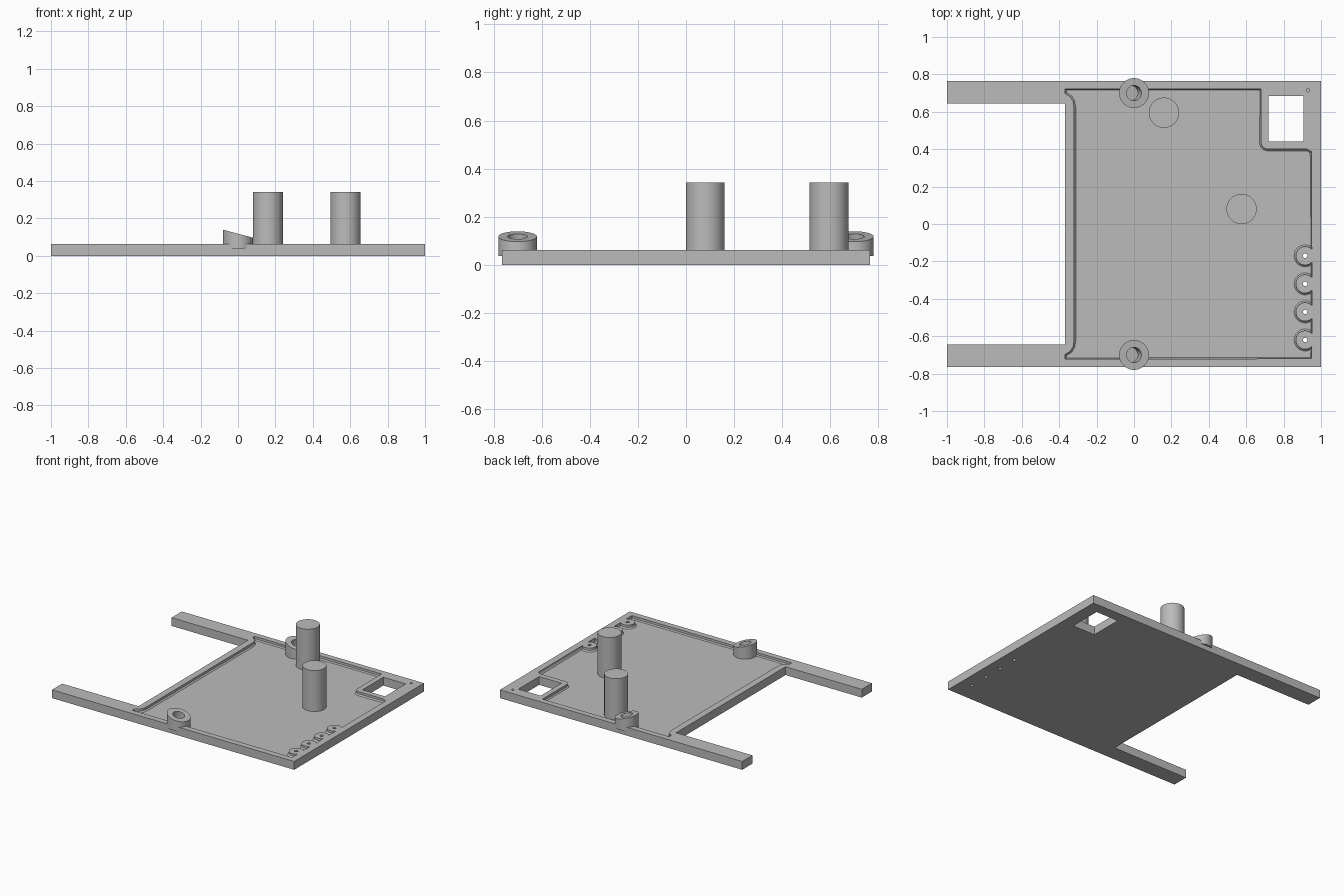
import bpy, bmesh
from math import radians, sin, cos, tan
from mathutils import Matrix, Vector

cube = bpy.data.objects.get("Cube")
if cube:
    bpy.data.objects.remove(cube)

TOP, FLOOR = 0.062, 0.036
TILT = radians(15)

grey = bpy.data.materials.new("plain grey")
grey.use_nodes = True
colour = (0.5, 0.5, 0.5, 1)
grey.diffuse_color = colour
grey.node_tree.nodes["Principled BSDF"].inputs["Base Color"].default_value = colour


def to_object(name, bm):
    bmesh.ops.recalc_face_normals(bm, faces=bm.faces)
    mesh = bpy.data.meshes.new(name)
    bm.to_mesh(mesh)
    bm.free()
    mesh.materials.append(grey)
    obj = bpy.data.objects.new(name, mesh)
    bpy.context.collection.objects.link(obj)
    return obj


def prism(name, outline, z0, z1, round_off=0):
    """Extruded outline; round_off slopes the lower edge inwards."""
    bm = bmesh.new()
    face = bm.faces.new([bm.verts.new((x, y, z1)) for x, y in outline])
    ext = bmesh.ops.extrude_face_region(bm, geom=[face])["geom"]
    low = [f for f in ext if isinstance(f, bmesh.types.BMFace)][0]
    for v in low.verts:
        v.co.z = z0 + round_off
    bmesh.ops.recalc_face_normals(bm, faces=bm.faces)
    if round_off:
        bmesh.ops.inset_region(bm, faces=[low], thickness=round_off)
        for v in low.verts:
            v.co.z = z0
    return to_object(name, bm)


def cylinder(name, x, y, r, z0, z1, sides=48, tilt=0):
    """Cylinder whose axis leans about the point halfway up."""
    bm = bmesh.new()
    place = Matrix.Translation((x, y, (z0 + z1) / 2)) @ Matrix.Rotation(tilt, 4, 'Y')
    bmesh.ops.create_cone(bm, cap_ends=True, segments=sides, radius1=r,
                          radius2=r, depth=z1 - z0, matrix=place)
    return to_object(name, bm)


def box(x0, x1, y0, y1):
    return [(x0, y0), (x1, y0), (x1, y1), (x0, y1)]


def arc(cx, cy, r, start, end, steps):
    angles = [radians(start + (end - start) * i / steps) for i in range(steps + 1)]
    return [(cx + r * cos(a), cy + r * sin(a)) for a in angles]


def cut(target, cutter, keep=False):
    mod = target.modifiers.new("cut", 'BOOLEAN')
    mod.operation = 'DIFFERENCE'
    mod.solver = 'EXACT'
    mod.object = cutter
    cutter.hide_render = True
    bpy.context.view_layer.objects.active = target
    bpy.ops.object.modifier_apply(modifier=mod.name)
    if not keep:
        bpy.data.objects.remove(cutter)


def smooth(obj):
    bpy.ops.object.select_all(action='DESELECT')
    obj.select_set(True)
    bpy.context.view_layer.objects.active = obj
    bpy.ops.object.shade_smooth_by_angle(angle=radians(30))


# Base plate with two arms
plate = prism("base_plate", [
    (-1, -0.765), (1, -0.765), (1, 0.765), (-1, 0.765),
    (-1, 0.645), (-0.37, 0.645), (-0.37, -0.645), (-1, -0.645)], 0, TOP)

# Shallow tray: flared left corners, window surround, scalloped screw pads
pad_ys = [-0.17, -0.32, -0.47, -0.62]
flare = [(-0.32, 0.62), (-0.325, 0.655), (-0.34, 0.68), (-0.368, 0.698), (-0.368, 0.722)]
tray = flare + [(0.68, 0.722)]
tray += arc(0.715, 0.435, 0.035, 180, 270, 6)
tray += [(0.925, 0.4), (0.95, 0.385)]
for y in pad_ys:
    tray += arc(0.915, y, 0.05, 45, 315, 16)
tray += [(0.95, -0.72)] + [(x, -y) for x, y in reversed(flare)]
cut(plate, prism("tray_cutter", tray, FLOOR, 0.1, 0.009))

# Square window, screw holes and small corner pit
cut(plate, prism("window_cutter", box(0.72, 0.905, 0.44, 0.685), -0.1, 0.2))
for y in pad_ys:
    cut(plate, cylinder("screw_cutter", 0.915, y, 0.012, -0.1, 0.2, 16))
cut(plate, cylinder("pit_cutter", 0.93, 0.715, 0.009, 0.05, 0.1, 12))

# Slanted ring bosses with leaning blind holes
for name, y in (("front_boss", -0.7), ("back_boss", 0.7)):
    boss = cylinder(name, 0, y, 0.08, FLOOR, 0.118)
    for v in boss.data.vertices:
        if v.co.z > 0.1:
            v.co.z -= v.co.x * tan(TILT)
    hole = cylinder("hole_cutter", 0, y, 0.041, 0.045, 0.19, 32, TILT)
    cut(plate, hole, keep=True)
    cut(boss, hole)
    smooth(boss)

# Tall posts
for name, x, y in (("back_post", 0.16, 0.595), ("middle_post", 0.575, 0.08)):
    smooth(cylinder(name, x, y, 0.081, FLOOR - 0.005, 0.342))

smooth(plate)
